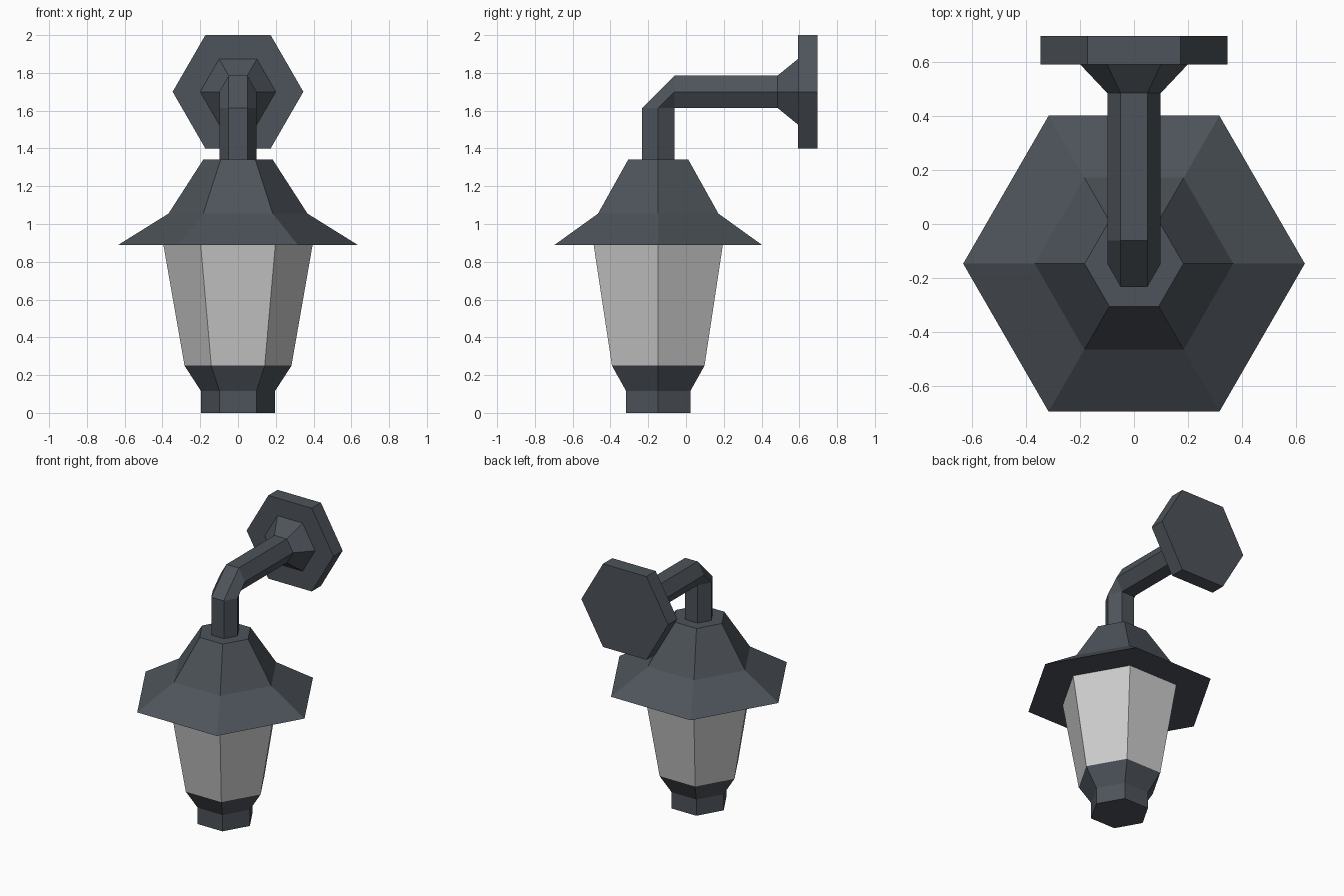
import bpy, bmesh
from math import cos, sin, pi
from mathutils import Vector

if "Cube" in bpy.data.objects:
    bpy.data.objects.remove(bpy.data.objects["Cube"])

AXIS_Y = -0.147   # vertical axis of the lantern
ARM_Z = 1.70      # height of the horizontal arm


def material(name, color):
    m = bpy.data.materials.new(name)
    m.diffuse_color = color
    m.use_nodes = True
    m.node_tree.nodes["Principled BSDF"].inputs["Base Color"].default_value = m.diffuse_color
    return m


metal = material("dark_metal", (0.075, 0.088, 0.103, 1))
glass = material("pale_glass", (0.8, 0.8, 0.8, 1))


def ring_upright(r, z):
    """Hexagon around the lantern axis, corners on +-x."""
    return (Vector((0, AXIS_Y, z)), Vector((0, -1, 0)), r)


def ring_wall(r, y):
    """Hexagon around the horizontal arm axis, corners on +-x."""
    return (Vector((0, y, ARM_Z)), Vector((0, 0, 1)), r)


def hex_loft(name, rings, mat, cap_start=False, cap_end=False):
    bm = bmesh.new()
    loops = []
    for centre, v, r in rings:
        loops.append([bm.verts.new(centre + Vector((r * cos(i * pi / 3), 0, 0))
                                   + v * r * sin(i * pi / 3)) for i in range(6)])
    for a, b in zip(loops, loops[1:]):
        for i in range(6):
            j = (i + 1) % 6
            bm.faces.new((a[i], a[j], b[j], b[i]))
    if cap_start:
        bm.faces.new(loops[0])
    if cap_end:
        bm.faces.new(loops[-1])
    bmesh.ops.remove_doubles(bm, verts=bm.verts, dist=0.004)
    bmesh.ops.recalc_face_normals(bm, faces=bm.faces)
    me = bpy.data.meshes.new(name)
    bm.to_mesh(me)
    bm.free()
    # open sections: make sure the first side faces outwards
    c = sum((v.co for v in me.vertices), Vector()) / len(me.vertices)
    p = me.polygons[0]
    if p.normal.dot(p.center - c) < 0:
        me.flip_normals()
    me.materials.append(mat)
    ob = bpy.data.objects.new(name, me)
    bpy.context.collection.objects.link(ob)
    return ob


# Lantern: foot, glass and flared roof
hex_loft("lantern_base", [ring_upright(0.197, 0), ring_upright(0.197, 0.117),
                          ring_upright(0.283, 0.25)], metal, cap_start=True)
hex_loft("lantern_glass", [ring_upright(0.283, 0.25), ring_upright(0.395, 0.89)], glass)
hex_loft("lantern_roof", [ring_upright(0.183, 1.342), ring_upright(0.368, 1.055),
                          ring_upright(0.633, 0.89), ring_upright(0.395, 0.89)],
         metal, cap_start=True)

# Bent arm: the bend pivots on its inner corner
R = 0.099
apothem = R * sin(pi / 3)
hex_loft("wall_arm", [ring_upright(R, 1.342), ring_upright(R, ARM_Z - apothem),
                      ring_wall(R, AXIS_Y + apothem), ring_wall(R, 0.485)], metal)

# Flared collar and hexagonal wall plate
hex_loft("arm_collar", [ring_wall(R, 0.485), ring_wall(0.2, 0.592)], metal)
hex_loft("wall_plate", [ring_wall(0.346, 0.592), ring_wall(0.346, 0.697)],
         metal, cap_start=True, cap_end=True)
